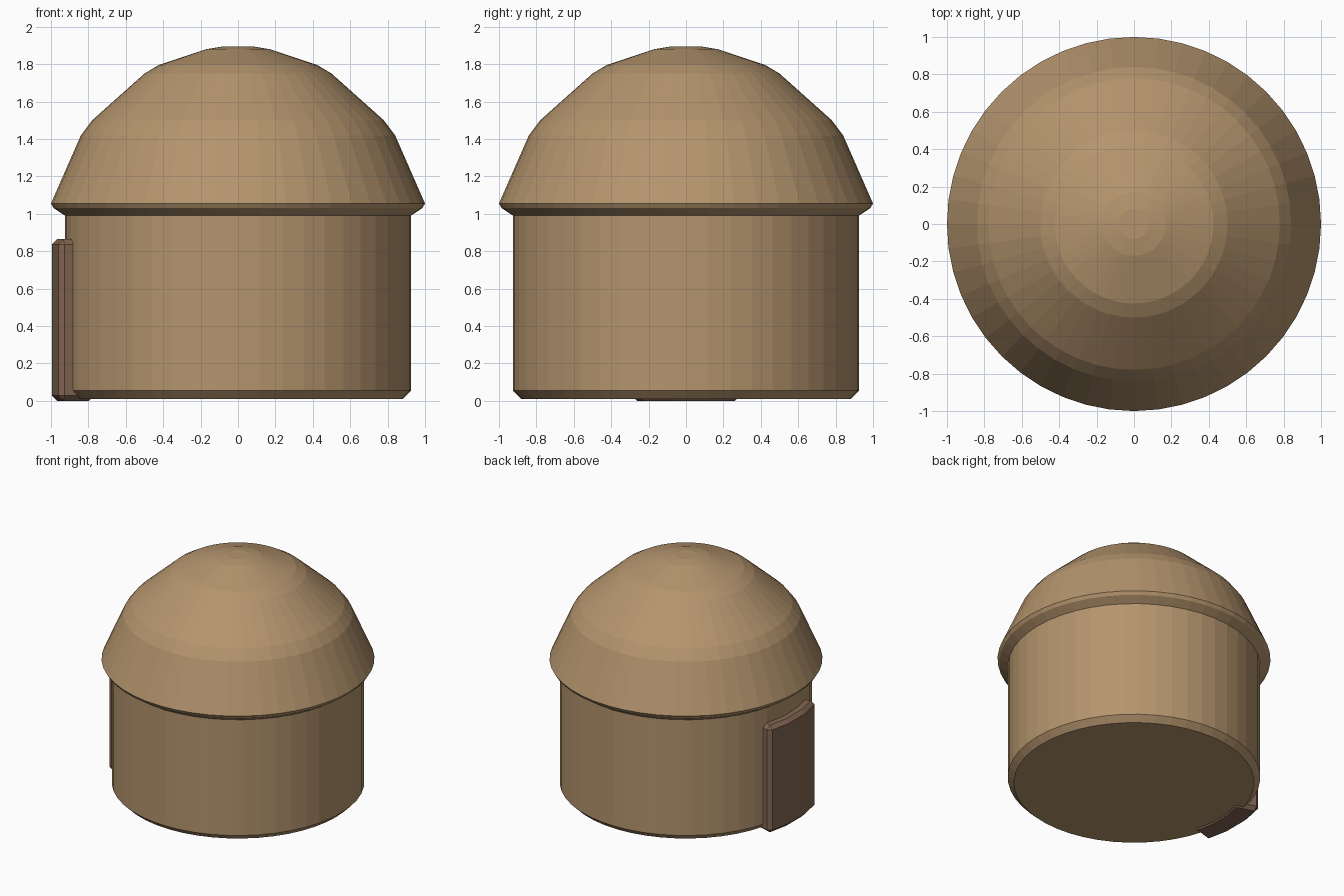
import bpy, bmesh
from math import sin, cos, pi, radians

if "Cube" in bpy.data.objects:
    bpy.data.objects.remove(bpy.data.objects["Cube"])

SEGMENTS = 48


def material(name, rgb):
    mat = bpy.data.materials.new(name)
    mat.diffuse_color = (*rgb, 1)
    mat.use_nodes = True
    mat.node_tree.nodes["Principled BSDF"].inputs["Base Color"].default_value = mat.diffuse_color
    return mat


def finish(name, bm, mat):
    bmesh.ops.recalc_face_normals(bm, faces=bm.faces)
    mesh = bpy.data.meshes.new(name)
    bm.to_mesh(mesh)
    bm.free()
    obj = bpy.data.objects.new(name, mesh)
    bpy.context.collection.objects.link(obj)
    mesh.materials.append(mat)
    return obj


def lathe(name, profile, mat):
    """Revolve (radius, z) points into a solid with flat end caps."""
    bm = bmesh.new()
    rings = [[bm.verts.new((r * cos(2 * pi * i / SEGMENTS), r * sin(2 * pi * i / SEGMENTS), z))
              for i in range(SEGMENTS)] for r, z in profile]
    for low, high in zip(rings, rings[1:]):
        for i in range(SEGMENTS):
            j = (i + 1) % SEGMENTS
            bm.faces.new((low[i], low[j], high[j], high[i]))
    bm.faces.new(rings[0])
    bm.faces.new(rings[-1])
    return finish(name, bm, mat)


clay = material("clay", (0.46, 0.30, 0.155))
wood = material("dark_wood", (0.23, 0.135, 0.085))

# Round wall with a chamfered foot
lathe("wall", [(0.88, 0.01), (0.925, 0.055), (0.925, 1.02)], clay)

# Stepped dome roof with an overhanging rim
lathe("roof", [(0.925, 0.99), (0.985, 1.03), (1.0, 1.055), (0.84, 1.42), (0.78, 1.50),
               (0.50, 1.75), (0.425, 1.795), (0.17, 1.88), (0.08, 1.895)], clay)

# Curved door: a sector slab on the -x side
bm = bmesh.new()
angles = [radians(180 + a) for a in (-17.3, -5.8, 5.8, 17.3)]
outline = [(1.0, a) for a in angles] + [(0.8, a) for a in reversed(angles)]
base = bm.faces.new([bm.verts.new((r * cos(a), r * sin(a), 0)) for r, a in outline])
top = bmesh.ops.extrude_face_region(bm, geom=[base])["geom"]
bmesh.ops.translate(bm, vec=(0, 0, 0.865),
                    verts=[g for g in top if isinstance(g, bmesh.types.BMVert)])
door = finish("door", bm, wood)
bevel = door.modifiers.new("bevel", 'BEVEL')
bevel.width = 0.028
bevel.segments = 1
bevel.limit_method = 'ANGLE'
bevel.angle_limit = radians(40)
